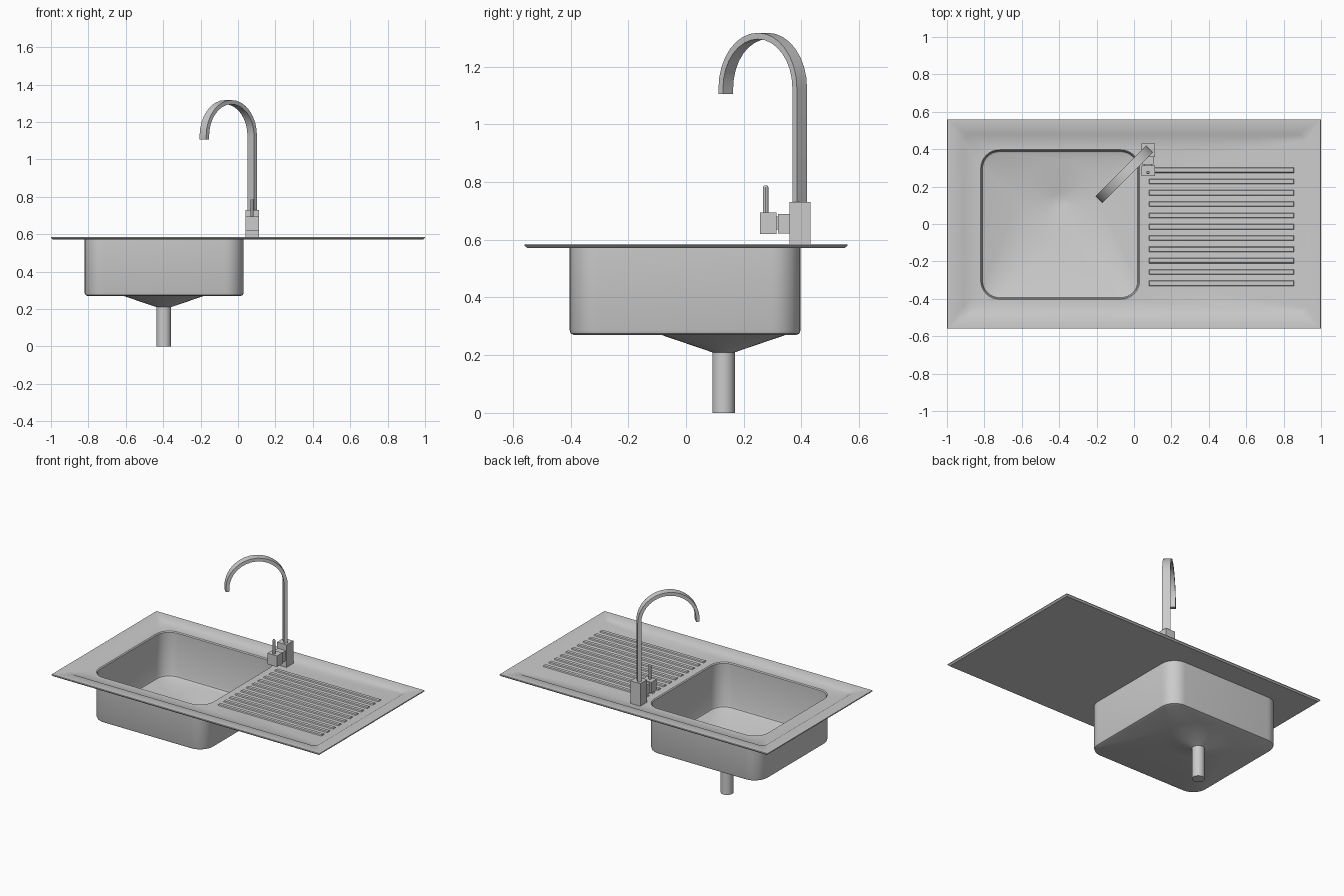
import bpy, bmesh, math
from mathutils import Vector

if "Cube" in bpy.data.objects:
    bpy.data.objects.remove(bpy.data.objects["Cube"])


def ring(cx, cy, hx, hy, r, z, n=8):
    """Rounded rectangle loop; a circle when hx == hy == r."""
    pts = []
    for i, (sx, sy) in enumerate([(1, 1), (-1, 1), (-1, -1), (1, -1)]):
        for k in range(n + 1):
            a = math.pi / 2 * (i + k / n)
            pts.append((cx + sx * (hx - r) + r * math.cos(a),
                        cy + sy * (hy - r) + r * math.sin(a), z))
    return pts


def loft(name, loops, smooth=True):
    """Skin a list of equal-length loops and cap both ends."""
    bm = bmesh.new()
    rows = [[bm.verts.new(p) for p in lp] for lp in loops]
    for a, b in zip(rows, rows[1:]):
        for i in range(len(a)):
            j = (i + 1) % len(a)
            bm.faces.new((a[i], a[j], b[j], b[i]))
    bm.faces.new(rows[0])
    bm.faces.new(rows[-1])
    bmesh.ops.remove_doubles(bm, verts=bm.verts, dist=1e-5)
    bmesh.ops.recalc_face_normals(bm, faces=bm.faces)
    me = bpy.data.meshes.new(name)
    bm.to_mesh(me)
    bm.free()
    ob = bpy.data.objects.new(name, me)
    bpy.context.collection.objects.link(ob)
    if smooth:
        bpy.context.view_layer.objects.active = ob
        ob.select_set(True)
        bpy.ops.object.shade_smooth_by_angle(angle=math.radians(30))
        ob.select_set(False)
    return ob


def rect(x0, x1, y0, y1, z):
    return [(x0, y0, z), (x1, y0, z), (x1, y1, z), (x0, y1, z)]


def box(name, x0, x1, y0, y1, z0, z1):
    return loft(name, [rect(x0, x1, y0, y1, z0), rect(x0, x1, y0, y1, z1)], False)


TOP, DECK, UNDER = 0.585, 0.578, 0.571
BX, DX, DY = -0.395, -0.397, 0.13      # basin centre x, drain centre


def drain(r, z):
    return ring(DX, DY, r, r, r, z)


def basin(inset, z):
    return ring(BX, -0.003, 0.425 - inset, 0.4 - inset, 0.1 - inset, z)


def plate(hx, hy, r, z):
    return ring(0, 0, hx, hy, r, z)


# Sink: outside from the pipe up, over the plate rim, and down inside the bowl
loft("sink", [
    drain(0.039, 0), drain(0.039, 0.21),
    drain(0.215, 0.27), basin(0.015, 0.27), basin(0.004, 0.275), basin(0, 0.286),
    basin(0, UNDER),
    plate(0.99, 0.55, 0.001, UNDER), plate(1.0, 0.56, 0.001, 0.58),
    plate(0.998, 0.558, 0.001, TOP),
    plate(0.92, 0.486, 0.04, TOP), plate(0.908, 0.474, 0.03, DECK),
    basin(0, DECK), basin(0.006, DECK - 0.006),
    basin(0.006, 0.29), basin(0.01, 0.28), basin(0.02, 0.275),
    drain(0.213, 0.275), drain(0.037, 0.215),
])

# Drainboard ridges
for i in range(11):
    y = 0.288 - i * 0.0605
    loft(f"drain_ridge_{i + 1}", [
        rect(0.08, 0.856, y - 0.015, y + 0.015, DECK - 0.002),
        rect(0.083, 0.853, y - 0.011, y + 0.011, TOP)], False)

# Tap body, valve connector and handle block
box("tap_body", 0.039, 0.111, 0.358, 0.431, DECK, 0.73)
box("valve_connector", 0.045, 0.105, 0.318, 0.36, 0.622, 0.69)
box("valve_spindle", 0.055, 0.095, 0.305, 0.32, 0.635, 0.68)
box("handle_block", 0.039, 0.111, 0.257, 0.313, 0.62, 0.694)

# Lever
loft("lever", [ring(0.075, 0.276, r, r, r, z, 3)
               for r, z in [(0.009, 0.69), (0.009, 0.783), (0.006, 0.788)]])

# Swan-neck spout: flat bar swept along a post and a half circle at 45 degrees
base = Vector((0.076, 0.394, 0))
out = Vector((-1, -1, 0)).normalized()
side = Vector((1, -1, 0)).normalized()
up = Vector((0, 0, 1))
R, ZC, W, T, N = 0.181, 1.125, 0.025, 0.011, 16
path = [(0, 0.72, 0)]
path += [(R - R * math.cos(math.pi * k / N), ZC + R * math.sin(math.pi * k / N),
          math.pi * k / N) for k in range(N + 1)]
path.append((2 * R, 1.105, math.pi))
loops = []
for d, z, a in path:
    c = base + out * d + up * z
    nrm = out * math.cos(a) - up * math.sin(a)
    loops.append([c + side * W * s + nrm * T * t
                  for s, t in [(-1, -1), (1, -1), (1, 1), (-1, 1)]])
loft("spout", loops)
